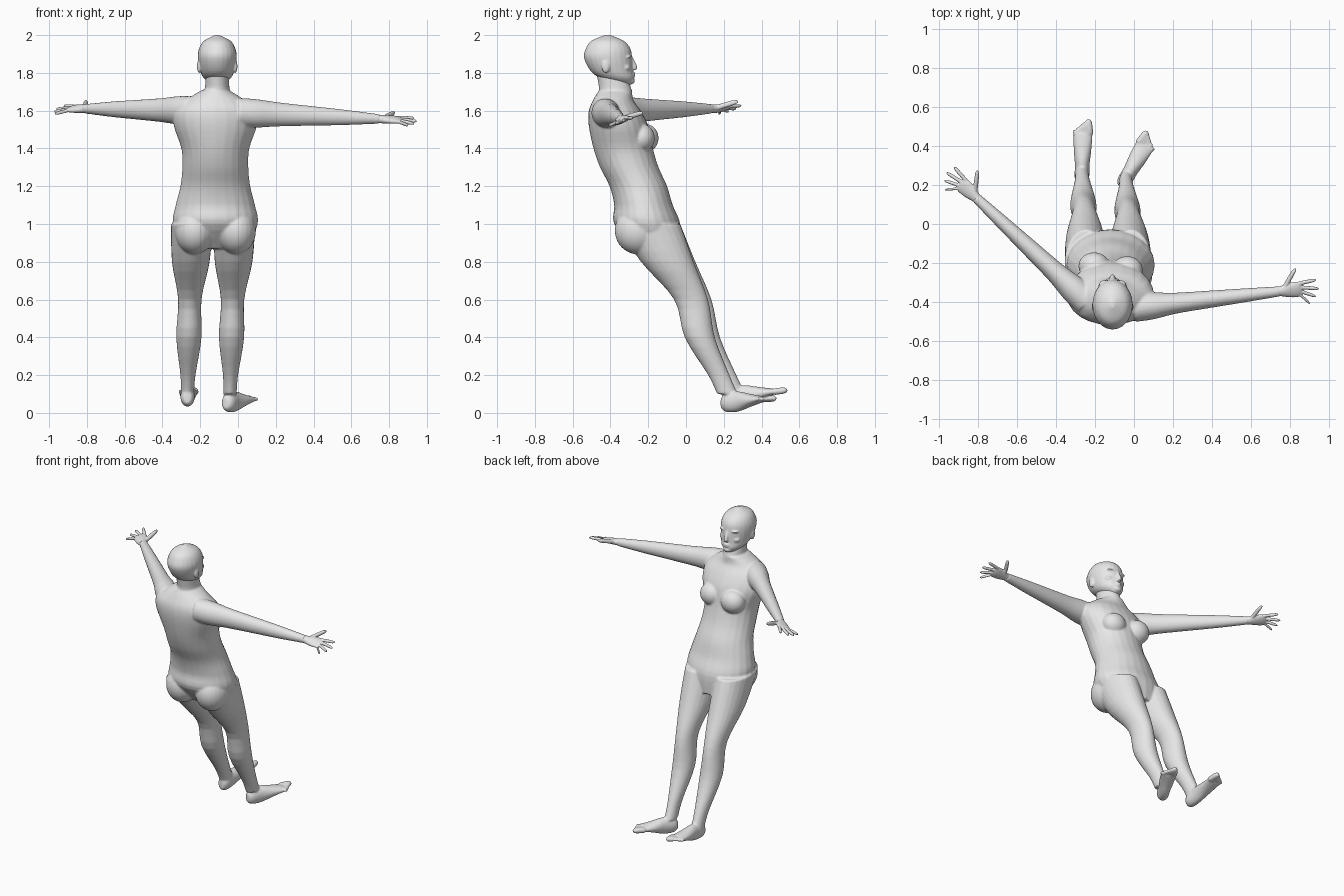
import bpy
import bmesh
from math import cos, sin, tau
from mathutils import Vector, Matrix

cube = bpy.data.objects.get("Cube")
if cube:
    bpy.data.objects.remove(cube, do_unlink=True)

X, Y, Z = Vector((1, 0, 0)), Vector((0, 1, 0)), Vector((0, 0, 1))
SIDES = 24
SPINE_X = -.12
FACE_X = -.11

GREY = (.8, .8, .8, 1)
grey = bpy.data.materials.new("plain_grey")
grey.use_nodes = True
grey.diffuse_color = GREY
grey.node_tree.nodes["Principled BSDF"].inputs["Base Color"].default_value = GREY


def spline(before, start, end, after, t):
    """Catmull-Rom blend between two neighbouring section tuples."""
    blended = []
    for p, q, r, s in zip(before, start, end, after):
        slope_in, slope_out = (r - p) / 2, (s - q) / 2
        ease = t * t * (3 - 2 * t)
        bend = t * (1 - t) * ((1 - t) * slope_in - t * slope_out)
        blended.append(q + (r - q) * ease + bend)
    return blended


def loft(bm, rows, u, v, steps=4):
    """Closed loft through elliptical sections (x, y, z, radius along u, radius along v)."""
    padded = [rows[0], *rows, rows[-1]]
    sections = [spline(*padded[i:i + 4], k / steps)
                for i in range(len(rows) - 1) for k in range(steps)]
    sections.append(rows[-1])
    rings = []
    for x, y, z, radius_u, radius_v in sections:
        centre = Vector((x, y, z))
        ring = []
        for k in range(SIDES):
            angle = tau * k / SIDES
            ring.append(bm.verts.new(centre + u * radius_u * cos(angle) + v * radius_v * sin(angle)))
        rings.append(ring)
    for low, high in zip(rings, rings[1:]):
        for k in range(SIDES):
            following = (k + 1) % SIDES
            bm.faces.new((low[k], low[following], high[following], high[k]))
    bm.faces.new(rings[0][::-1])
    bm.faces.new(rings[-1])


def slices(bm, middle, rows):
    """Loft through level slices given as (height, half width, back, front)."""
    loft(bm, [(middle, (back + front) / 2, height, width, (front - back) / 2)
              for height, width, back, front in rows], X, Y)


def limb(bm, start, end, profile, u, v):
    """Straight limb whose profile lists (fraction along, radius along u, radius along v)."""
    loft(bm, [(*start.lerp(end, t), radius_u, radius_v) for t, radius_u, radius_v in profile], u, v)


def ball(bm, centre, radii):
    matrix = Matrix.Translation(centre) @ Matrix.Diagonal((*radii, 1))
    bmesh.ops.create_uvsphere(bm, u_segments=SIDES, v_segments=SIDES, radius=1, matrix=matrix)


def digit(bm, base, tip, side, radius):
    """Finger or toe with a rounded end."""
    profile = [(t, radius * scale, radius * scale)
               for t, scale in ((0, 1), (.5, 1), (.85, .85), (1, .3))]
    limb(bm, base, tip, profile, side, (tip - base).cross(side).normalized())


def finish(name, bm, voxel, passes):
    """Fuse the overlapping parts into one smooth skin."""
    bmesh.ops.recalc_face_normals(bm, faces=bm.faces)
    mesh = bpy.data.meshes.new(name)
    bm.to_mesh(mesh)
    bm.free()
    mesh.materials.append(grey)
    obj = bpy.data.objects.new(name, mesh)
    bpy.context.collection.objects.link(obj)
    fuse = obj.modifiers.new("fuse", 'REMESH')
    fuse.mode = 'VOXEL'
    fuse.voxel_size = voxel
    fuse.use_smooth_shade = True
    soften = obj.modifiers.new("soften", 'SMOOTH')
    soften.factor = .5
    soften.iterations = passes


def leg(bm, hip_x, ankle_x, lag):
    """Leaning leg; lag sets how far the ankle stays behind."""
    rows = []
    for height, y, width, depth in ((1, -.2, .11, .17), (.8, -.09, .1, .14), (.6, .045, .062, .09),
                                    (.4, .1, .067, .08), (.2, .21, .04, .057), (.1, .26, .035, .055)):
        x = ankle_x + (hip_x - ankle_x) * height
        rows.append((x, y - lag * (1 - height), height, width, depth))
    loft(bm, rows, X, Y)


def foot(bm, heel, toes, inward):
    """Foot from heel to toe roots; inward is the sign of the big toe side."""
    heel, toes = Vector(heel), Vector(toes)
    along = (toes - heel).normalized()
    side = along.cross(Z).normalized() * inward
    limb(bm, heel, toes, [(0, .02, .03), (.12, .037, .05), (.4, .038, .054),
                          (.7, .046, .035), (1, .05, .016)], side, Z)
    for i in range(5):
        t = i / 4
        base = toes + side * (.036 - .076 * t)
        tip = toes + along * (.075 - .06 * t) + side * (.027 - .072 * t)
        digit(bm, base, tip, side, max(.012, .018 - .012 * t))


def arm_and_hand(bm, name, shoulder, wrist):
    shoulder, wrist = Vector(shoulder), Vector(wrist)
    along = (wrist - shoulder).normalized()
    forward = Z.cross(along).normalized() * (1 if along.x > 0 else -1)
    limb(bm, shoulder, wrist, [(0, .072, .076), (.12, .07, .076), (.28, .054, .064),
                               (.5, .045, .053), (.75, .036, .041), (1, .026, .025)], forward, Z)
    # Palm tilted with the thumb side up, and a fan of fingers
    palm = bmesh.new()
    side = (forward + Z * .36).normalized()
    knuckles = wrist + along * .1
    limb(palm, wrist, knuckles, [(-.3, .026, .024), (0, .026, .022), (.4, .037, .02),
                                 (.85, .042, .016), (1.1, .036, .01)], side, along.cross(side))
    for i, (reach, spread) in enumerate(((.19, .04), (.2, -.01), (.18, -.05), (.145, -.085))):
        tip = wrist + along * reach + side * spread
        digit(palm, knuckles + side * (.031 - .021 * i), tip, side, .01)
    thumb_tip = wrist + along * .09 + side * .115
    digit(palm, wrist + along * .025 + side * .02, thumb_tip, along, .014)
    finish(name, palm, .004, 3)


body = bmesh.new()

# Torso and neck
slices(body, SPINE_X, [
    (.87, .17, -.27, -.03), (1, .225, -.38, -.03), (1.1, .21, -.38, -.07), (1.2, .185, -.405, -.1),
    (1.3, .175, -.455, -.145), (1.4, .18, -.49, -.175), (1.52, .22, -.515, -.2),
    (1.6, .215, -.515, -.24), (1.66, .15, -.49, -.28), (1.71, .07, -.46, -.285)])
slices(body, FACE_X, [(1.6, .09, -.49, -.29), (1.7, .067, -.46, -.285), (1.82, .06, -.48, -.33)])

# Breasts and buttocks
for sign in (-1, 1):
    ball(body, (SPINE_X + sign * .085, -.225 - sign * .01, 1.455), (.08, .07, .075))
    ball(body, (SPINE_X + sign * .11, -.255, .965), (.105, .122, .125))

# Legs and feet
leg(body, -.245, -.27, 0)
leg(body, -.018, -.045, .045)
foot(body, (-.268, .2, .08), (-.262, .465, .112), 1)
foot(body, (-.066, .19, .052), (.055, .4, .072), -1)

# Arms and hands
arm_and_hand(body, "right_hand", (-.24, -.4, 1.6), (-.81, .135, 1.61))
arm_and_hand(body, "left_hand", (0, -.43, 1.59), (.75, -.345, 1.556))
finish("body", body, .006, 8)

# Skull and jaw
head = bmesh.new()
slices(head, FACE_X, [
    (1.735, .025, -.36, -.295), (1.77, .07, -.45, -.275), (1.81, .09, -.505, -.28),
    (1.88, .103, -.54, -.285), (1.93, .096, -.53, -.295), (1.97, .07, -.5, -.33),
    (2, .012, -.43, -.4)])

# Nose, lips and chin
limb(head, Vector((FACE_X, -.295, 1.885)), Vector((FACE_X, -.275, 1.815)),
     [(0, .01, .012), (.7, .015, .022), (1, .014, .012)], X, Y)
for height in (1.785, 1.797):
    ball(head, (FACE_X, -.285, height), (.023, .018, .007))
ball(head, (FACE_X, -.292, 1.758), (.028, .022, .018))

# Brows, cheeks and ears
for sign in (-1, 1):
    ball(head, (FACE_X + sign * .038, -.306, 1.885), (.032, .018, .008))
    ball(head, (FACE_X + sign * .046, -.322, 1.828), (.028, .028, .02))
    ball(head, (FACE_X + sign * .096, -.425, 1.835), (.011, .022, .036))
finish("head", head, .005, 5)
